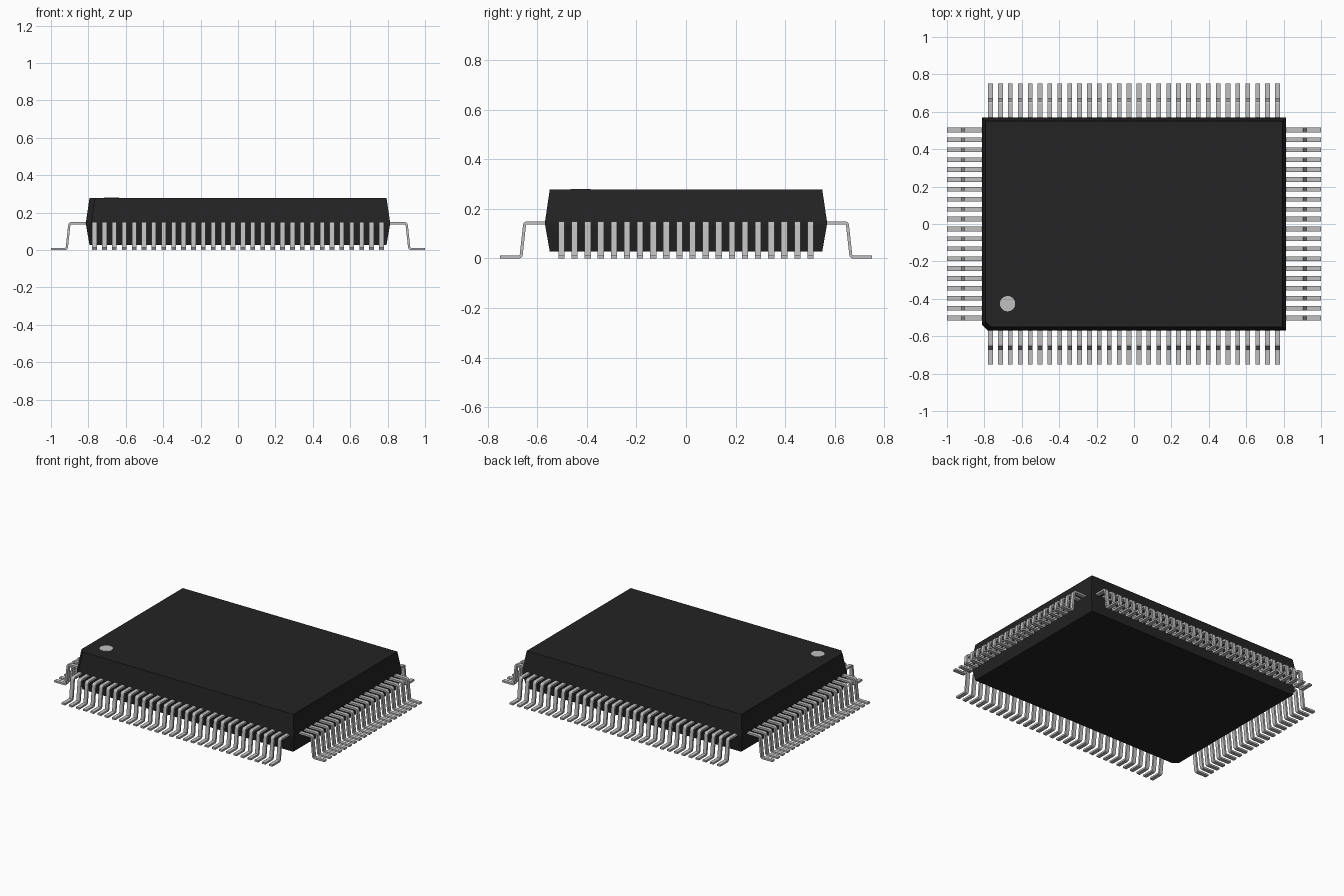
import bpy, bmesh, math
from mathutils import Vector

cube = bpy.data.objects.get("Cube")
if cube:
    bpy.data.objects.remove(cube, do_unlink=True)

PITCH, PIN_W, PIN_T = 0.0529, 0.025, 0.012


def material(name, value, rough):
    m = bpy.data.materials.new(name)
    m.use_nodes = True
    col = (value, value, value, 1)
    m.diffuse_color = col
    bsdf = m.node_tree.nodes["Principled BSDF"]
    bsdf.inputs["Base Color"].default_value = col
    bsdf.inputs["Roughness"].default_value = rough
    return m


black = material("black plastic", 0.017, 0.7)
silver = material("silver metal", 0.53, 0.5)


def finish(bm, name, mat):
    bmesh.ops.recalc_face_normals(bm, faces=bm.faces)
    me = bpy.data.meshes.new(name)
    bm.to_mesh(me)
    bm.free()
    me.materials.append(mat)
    ob = bpy.data.objects.new(name, me)
    bpy.context.collection.objects.link(ob)
    return ob


# Body: stacked outlines with one chamfered corner, tapering up and down
def outline(inset, z):
    x, y, c = 0.813 - inset, 0.569 - inset, 0.03
    return [(x, -y, z), (x, y, z), (-x, y, z), (-x, c - y, z), (c - x, -y, z)]


bm = bmesh.new()
rings = [[bm.verts.new(p) for p in outline(i, z)]
         for i, z in ((0.019, 0.028), (0, 0.137), (0, 0.149), (0.019, 0.278))]
for lo, hi in zip(rings, rings[1:]):
    for i in range(5):
        j = (i + 1) % 5
        bm.faces.new((lo[i], lo[j], hi[j], hi[i]))
bm.faces.new(rings[0][::-1])
bm.faces.new(rings[-1])
finish(bm, "body", black)

# Pin one marker: thin disc on the top face
bm = bmesh.new()
bmesh.ops.create_cone(bm, cap_ends=True, segments=32, radius1=0.041, radius2=0.041, depth=0.004)
marker = finish(bm, "pin_one_marker", silver)
marker.location = (-0.676, -0.426, 0.2775)


# Gull-wing pin: centreline with rounded bends, thickened and given width
def rounded_path(pts, cut=0.009, steps=4):
    pts = [Vector(p) for p in pts]
    path = [pts[0]]
    for a, b, c in zip(pts, pts[1:], pts[2:]):
        p, q = b + (a - b).normalized() * cut, b + (c - b).normalized() * cut
        for k in range(steps + 1):
            t = k / steps
            path.append(p * (1 - t) ** 2 + b * 2 * t * (1 - t) + q * t * t)
    return path + [pts[-1]]


def pin_bmesh():
    path = rounded_path([(0, 0.006), (-0.084, 0.006), (-0.099, 0.143), (-0.23, 0.143)])
    bm = bmesh.new()
    sections = []
    for i, p in enumerate(path):
        d = (path[min(i + 1, len(path) - 1)] - path[max(i - 1, 0)]).normalized()
        n = Vector((-d.y, d.x)) * PIN_T / 2
        sections.append([bm.verts.new((q.x, s * PIN_W / 2, q.y))
                         for q, s in ((p + n, -1), (p + n, 1), (p - n, 1), (p - n, -1))])
    for a, b in zip(sections, sections[1:]):
        for i in range(4):
            j = (i + 1) % 4
            bm.faces.new((a[i], a[j], b[j], b[i]))
    bm.faces.new(sections[0])
    bm.faces.new(sections[-1][::-1])
    return bm


# Four rows of pins, each one pin repeated along its side
for name, angle, reach, count in (("left_pins", 0, 1.0, 20), ("back_pins", 90, 0.75, 30),
                                  ("right_pins", 180, 1.0, 20), ("front_pins", 270, 0.75, 30)):
    bm = pin_bmesh()
    bmesh.ops.translate(bm, verts=bm.verts, vec=(reach, -(count - 1) / 2 * PITCH, 0))
    row = finish(bm, name, silver)
    row.rotation_euler.z = math.radians(angle)
    arr = row.modifiers.new("pin row", 'ARRAY')
    arr.count = count
    arr.use_relative_offset = False
    arr.use_constant_offset = True
    arr.constant_offset_displace = (0, PITCH, 0)
